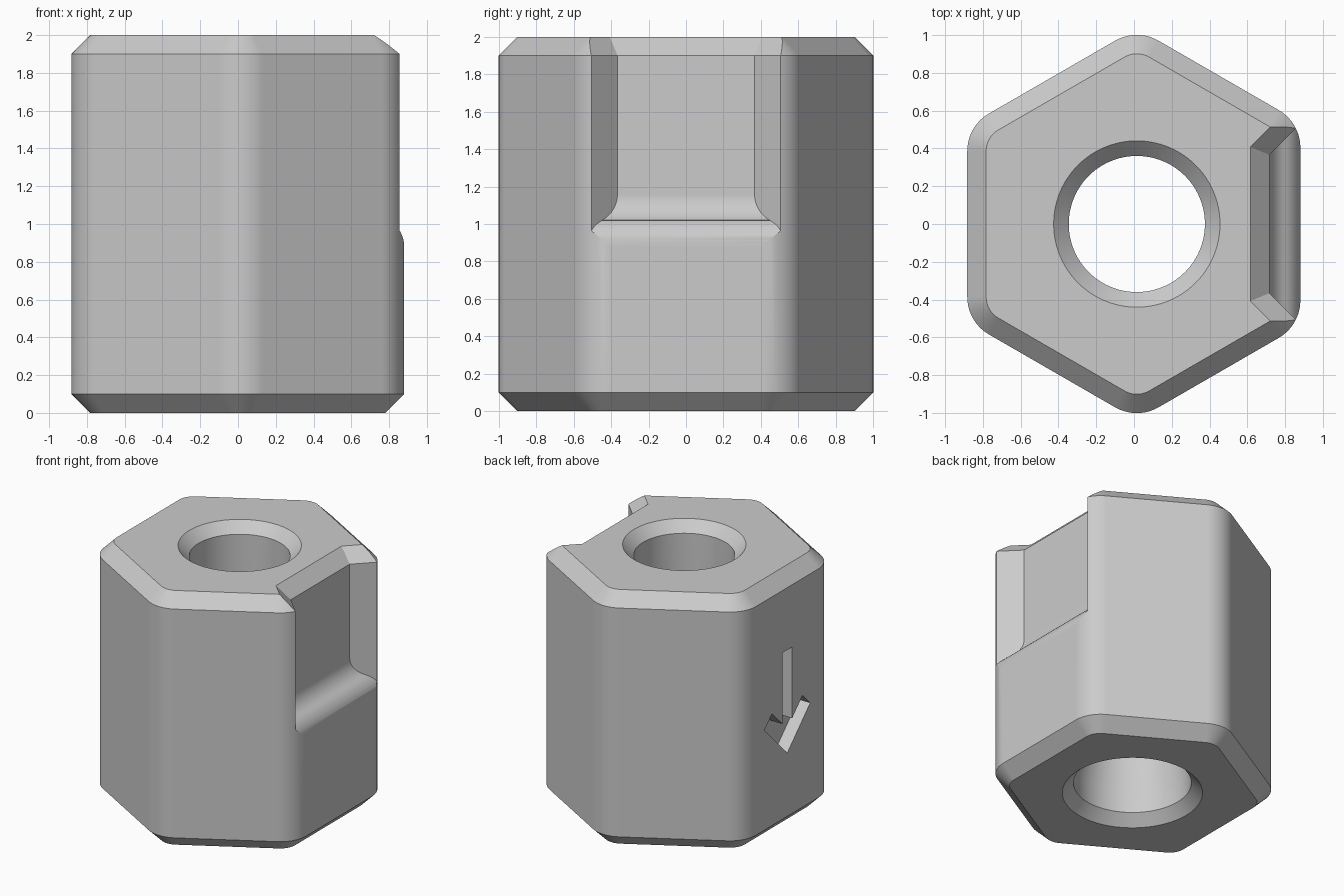
import bpy, bmesh, math
from mathutils import Vector

if "Cube" in bpy.data.objects:
    bpy.data.objects.remove(bpy.data.objects["Cube"], do_unlink=True)

AXIS_X = 0.015          # centre of the hexagon and bore
APOTHEM = 0.897
CORNER = 0.23           # radius of the vertical edges


def loft(name, rings):
    """Closed solid through rings of equal point count."""
    bm = bmesh.new()
    loops = [[bm.verts.new(p) for p in ring] for ring in rings]
    n = len(loops[0])
    for a, b in zip(loops, loops[1:]):
        for i in range(n):
            j = (i + 1) % n
            bm.faces.new((a[i], a[j], b[j], b[i]))
    bm.faces.new(loops[0][::-1])
    bm.faces.new(loops[-1])
    bmesh.ops.recalc_face_normals(bm, faces=bm.faces)
    mesh = bpy.data.meshes.new(name)
    bm.to_mesh(mesh)
    bm.free()
    obj = bpy.data.objects.new(name, mesh)
    bpy.context.collection.objects.link(obj)
    return obj


def boolean(target, cutter, operation):
    """Apply a boolean and discard the cutter."""
    cutter.hide_render = True
    mod = target.modifiers.new("cut", 'BOOLEAN')
    mod.operation, mod.object, mod.solver = operation, cutter, 'EXACT'
    bpy.context.view_layer.objects.active = target
    bpy.ops.object.modifier_apply(modifier=mod.name)
    bpy.data.objects.remove(cutter, do_unlink=True)


def hexagon(z, inset):
    """Rounded hexagon whose +x flat sits slightly closer to the axis."""
    radius, steps = CORNER - inset, 10
    dist = [APOTHEM - CORNER] * 6
    dist[0] -= 0.032
    points = []
    for k in range(6):
        a, b = math.radians(60 * k), math.radians(60 * k + 60)
        d, e = dist[k], dist[(k + 1) % 6]
        det = math.sin(b - a)
        cx = (d * math.sin(b) - e * math.sin(a)) / det
        cy = (e * math.cos(a) - d * math.cos(b)) / det
        for s in range(steps + 1):
            t = a + (b - a) * s / steps
            points.append(Vector((AXIS_X + cx + radius * math.cos(t),
                                  cy + radius * math.sin(t), z)))
    return points


def circle(r, z, n=96):
    return [Vector((AXIS_X + r * math.cos(math.tau * i / n),
                    r * math.sin(math.tau * i / n), z)) for i in range(n)]


def notch_plan(z, flare):
    """Trapezoid opening outwards at 45 degrees, widened by flare."""
    back, far = 0.716 - flare, 1.3
    half = 0.366 + flare * math.tan(math.pi / 8)
    wide = half + far - back
    return [Vector(p) for p in ((back, -half, z), (far, -wide, z),
                                (far, wide, z), (back, half, z))]


# Chamfered hexagonal block
body = loft("hexagonal_body", [hexagon(0, 0.1), hexagon(0.1, 0),
                               hexagon(1.9, 0), hexagon(2, 0.1)])

# Through bore, wider at the lower end, countersunk at both ends
bore = loft("bore_cutter", [circle(r, z) for r, z in (
    (0.58, -0.08), (0.42, 0.08), (0.42, 0.25), (0.36, 0.65),
    (0.36, 1.92), (0.52, 2.08))])
boolean(body, bore, 'DIFFERENCE')

# Side notch with chamfered rim and an S-shaped run-out at its foot
notch = loft("notch_cutter", [notch_plan(0.5, 0), notch_plan(1.9, 0),
                              notch_plan(2.1, 0.2)])
bend, sweep, steps = 0.16, math.radians(61), 10
angles = [sweep * i / steps for i in range(steps + 1)]
profile = [(0.3, 2.4), (0.3, 1.16)]
profile += [(0.716 + bend * (1 - math.cos(t)), 1.16 - bend * math.sin(t)) for t in angles]
profile += [(0.88 - bend * (1 - math.cos(t)), 0.88 + bend * math.sin(t)) for t in angles[::-1]]
profile += [(1.5, 0.88), (1.5, 2.4)]
ramp = loft("ramp_cutter", [[Vector((x, y, z)) for x, z in profile] for y in (-2, 2)])
boolean(notch, ramp, 'INTERSECT')
boolean(body, notch, 'DIFFERENCE')

# Engraved downward arrow on the -x flat
half_arrow = [(0.285, 0.885), (0.19, 0.98), (0.06, 0.85), (0.06, 1.41)]
outline = [(0, 0.6)] + half_arrow + [(-y, z) for y, z in half_arrow[::-1]]
arrow = loft("arrow_cutter", [[Vector((x, y, z)) for y, z in outline] for x in (-1, -0.78)])
boolean(body, arrow, 'DIFFERENCE')

# Single grey finish
grey = bpy.data.materials.new("plain_grey")
grey.use_nodes = True
colour = (0.6, 0.6, 0.6, 1)
grey.diffuse_color = colour
grey.node_tree.nodes["Principled BSDF"].inputs["Base Color"].default_value = colour
body.data.materials.clear()
body.data.materials.append(grey)

# Smooth rounded edges, crisp chamfers
bpy.ops.object.select_all(action='DESELECT')
body.select_set(True)
bpy.context.view_layer.objects.active = body
bpy.ops.object.shade_smooth_by_angle(angle=math.radians(25))
normals = body.modifiers.new("even_shading", 'WEIGHTED_NORMAL')
normals.keep_sharp = True
